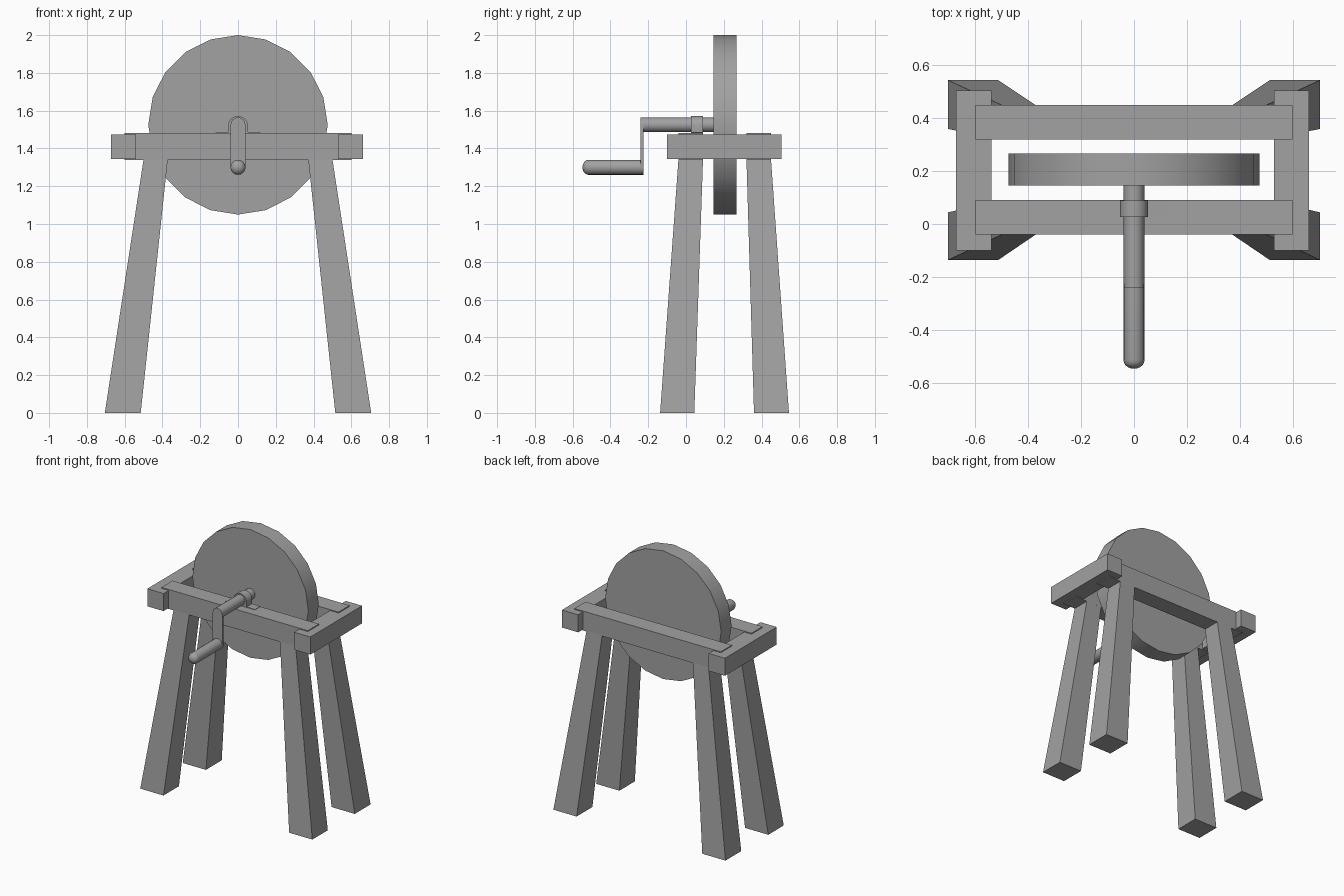
import bpy, bmesh, math
from mathutils import Matrix, Vector

cube = bpy.data.objects.get("Cube")
if cube:
    bpy.data.objects.remove(cube, do_unlink=True)

grey = bpy.data.materials.new("plain grey")
grey.use_nodes = True
COLOUR = (0.36, 0.36, 0.36, 1)
grey.diffuse_color = COLOUR
grey.node_tree.nodes["Principled BSDF"].inputs["Base Color"].default_value = COLOUR


def finish(name, bm, smooth=False):
    bmesh.ops.recalc_face_normals(bm, faces=bm.faces)
    mesh = bpy.data.meshes.new(name)
    bm.to_mesh(mesh)
    bm.free()
    mesh.materials.append(grey)
    obj = bpy.data.objects.new(name, mesh)
    bpy.context.collection.objects.link(obj)
    if smooth:
        bpy.ops.object.select_all(action="DESELECT")
        obj.select_set(True)
        bpy.context.view_layer.objects.active = obj
        bpy.ops.object.shade_smooth_by_angle(angle=math.radians(30))
    return obj


def loft(name, lower, upper, z0, z1):
    """Four-sided block between two rectangles (x0, x1, y0, y1)."""
    bm = bmesh.new()
    rings = []
    for (x0, x1, y0, y1), z in ((lower, z0), (upper, z1)):
        corners = ((x0, y0), (x1, y0), (x1, y1), (x0, y1))
        rings.append([bm.verts.new((x, y, z)) for x, y in corners])
    a, b = rings
    bm.faces.new(a)
    bm.faces.new(b)
    for i in range(4):
        j = (i + 1) % 4
        bm.faces.new((a[i], a[j], b[j], b[i]))
    return finish(name, bm)


def extrude_y(name, outline, y0, y1, smooth=True):
    """Extrude an (x, z) outline from y0 to y1."""
    bm = bmesh.new()
    face = bm.faces.new([bm.verts.new((x, y0, z)) for x, z in outline])
    out = bmesh.ops.extrude_face_region(bm, geom=[face])
    verts = [v for v in out["geom"] if isinstance(v, bmesh.types.BMVert)]
    bmesh.ops.translate(bm, verts=verts, vec=(0, y1 - y0, 0))
    return finish(name, bm, smooth)


def arc(z, radius, start, end, steps):
    angles = [math.radians(start + (end - start) * i / steps) for i in range(steps + 1)]
    return [(radius * math.cos(a), z + radius * math.sin(a)) for a in angles]


def lathe_y(name, profile, z, sides=16):
    """Spin a (radius, y) profile around an axis along y at height z."""
    bm = bmesh.new()
    verts = [bm.verts.new((r, y, z)) for r, y in profile]
    edges = [bm.edges.new(pair) for pair in zip(verts, verts[1:])]
    bmesh.ops.spin(bm, geom=verts + edges, cent=(0, 0, z), axis=(0, 1, 0),
                   angle=math.tau, steps=sides, use_duplicate=False)
    bmesh.ops.remove_doubles(bm, verts=bm.verts, dist=0.0005)
    return finish(name, bm, True)


# Frame: long rails stand slightly proud of the cross beams
for name, y in (("front_rail", -0.04), ("back_rail", 0.32)):
    rect = (-0.6, 0.6, y, y + 0.13)
    loft(name, rect, rect, 1.338, 1.482)
for name, x in (("right_beam", -0.673), ("left_beam", 0.53)):
    rect = (x, x + 0.133, -0.1, 0.505)
    loft(name, rect, rect, 1.345, 1.475)

# Splayed legs, wider at the foot
for side, s in (("right", -1), ("left", 1)):
    for end, foot, top in (("front", (-0.137, 0.044), (-0.04, 0.09)),
                           ("back", (0.36, 0.545), (0.32, 0.45))):
        loft(f"{end}_{side}_leg", (s * 0.515, s * 0.705, *foot),
             (s * 0.372, s * 0.5, *top), 0, 1.342)

# Grinding wheel
AXLE_Z = 1.525
extrude_y("grinding_wheel", arc(AXLE_Z, 0.475, 0, 342, 19), 0.145, 0.267)

# Axle and its arched bearing bracket
lathe_y("axle", [(0, -0.235), (0.039, -0.235), (0.039, 0.15), (0, 0.15)], AXLE_Z)
bracket = [(0.12, 1.475), (0.12, 1.485), (0.053, 1.487)]
bracket += arc(1.519, 0.053, 0, 180, 12)
bracket += [(-x, z) for x, z in reversed(bracket[:3])]
extrude_y("bearing_bracket", bracket, 0.026, 0.089)

# Crank arm: thin strap with rounded ends
HANDLE_Z = 1.3
strap = arc(AXLE_Z, 0.039, 0, 180, 10) + arc(HANDLE_Z, 0.039, 180, 360, 10)
extrude_y("crank_arm", strap, -0.24, -0.226)

# Handle with a domed tip
dome = [(0.04 * math.cos(a), -0.515 - 0.033 * math.sin(a))
        for a in (math.pi / 2 * i / 5 for i in range(5))]
lathe_y("crank_handle", [(0, -0.226), (0.04, -0.226)] + dome + [(0, -0.548)], HANDLE_Z)
